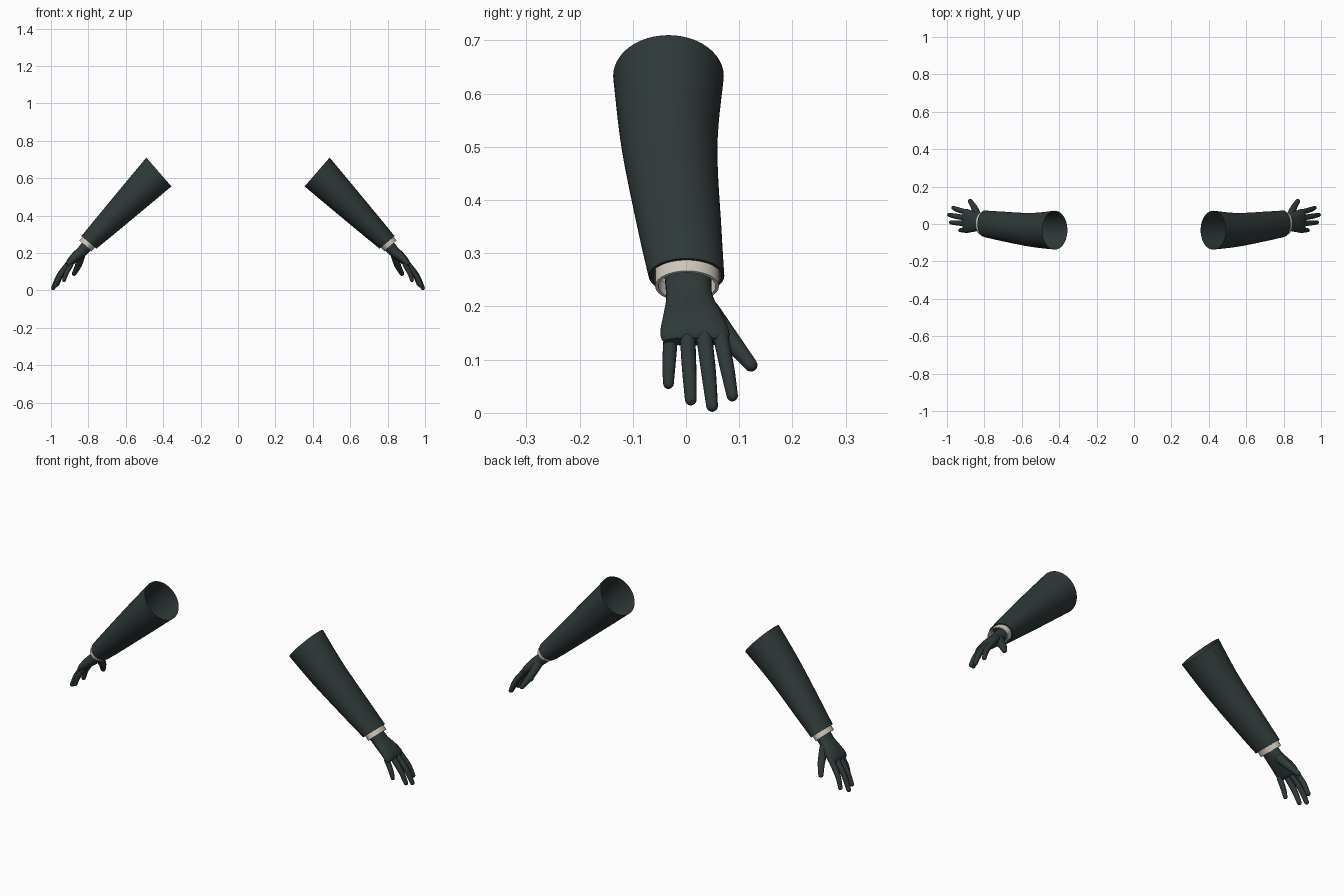
import bpy
import bmesh
import math
from mathutils import Vector

if "Cube" in bpy.data.objects:
    bpy.data.objects.remove(bpy.data.objects["Cube"])


def material(name, colour):
    m = bpy.data.materials.new(name)
    m.diffuse_color = (*colour, 1)
    m.use_nodes = True
    m.node_tree.nodes["Principled BSDF"].inputs["Base Color"].default_value = m.diffuse_color
    return m


DARK = material("dark green grey cloth", (0.028, 0.040, 0.040))
WHITE = material("off white cuff", (0.62, 0.58, 0.50))


def loft(name, rows, mat, sides=32, caps=(False, False), square=1.0):
    """Skin elliptical rings (centre, width, thickness, direction), mirrored in x."""
    bm = bmesh.new()
    rings = []
    for c, width, thick, d in rows:
        d = d.normalized()
        n = d.cross(Vector((0, 1, 0))).normalized()
        b = n.cross(d)
        ring = []
        for i in range(sides):
            a = 2 * math.pi * i / sides
            u, v = math.cos(a), math.sin(a)
            u = math.copysign(abs(u) ** square, u)
            v = math.copysign(abs(v) ** square, v)
            ring.append(bm.verts.new(c + b * width * u + n * thick * v))
        rings.append(ring)
    for r, s in zip(rings, rings[1:]):
        for i in range(sides):
            j = (i + 1) % sides
            bm.faces.new((r[i], r[j], s[j], s[i]))
    if caps[0]:
        bm.faces.new(rings[0][::-1])
    if caps[1]:
        bm.faces.new(rings[-1])
    bmesh.ops.recalc_face_normals(bm, faces=bm.faces)
    # open tubes: make the outermost faces point away from the axis
    f = bm.faces[0] if not caps[0] else None
    if f and f.normal.dot(f.calc_center_median() - rows[0][0]) < 0:
        bmesh.ops.reverse_faces(bm, faces=bm.faces)
    me = bpy.data.meshes.new(name)
    bm.to_mesh(me)
    bm.free()
    me.materials.append(mat)
    ob = bpy.data.objects.new(name, me)
    bpy.context.collection.objects.link(ob)
    bpy.ops.object.select_all(action='DESELECT')
    ob.select_set(True)
    bpy.context.view_layer.objects.active = ob
    bpy.ops.object.shade_smooth_by_angle(angle=math.radians(40))
    ob.modifiers.new("other_side", 'MIRROR').use_axis[0] = True
    return ob


def slope(deg):
    a = math.radians(deg)
    return Vector((math.cos(a), 0, -math.sin(a)))


def spline(keys, steps):
    """Catmull-Rom through tuples of numbers."""
    out = []
    last = len(keys) - 1
    for k in range(last):
        p = [keys[max(0, min(last, k + o))] for o in (-1, 0, 1, 2)]
        for s in range(steps + (k == last - 1)):
            t = s / steps
            out.append([0.5 * (2 * b + (c - a) * t + (2 * a - 5 * b + 4 * c - d) * t * t
                               + (3 * b - a - 3 * c + d) * t ** 3)
                        for a, b, c, d in zip(*p)])
    return out


def digit(name, keys):
    """Tapered finger with round ends; keys are x, y, z, radius."""
    pts = spline(keys, 5)
    pos = [Vector(p[:3]) for p in pts]
    n = len(pts)
    rows = []
    for i, p in enumerate(pts):
        d = pos[min(i + 1, n - 1)] - pos[max(i - 1, 0)]
        rows.append((pos[i], p[3], p[3], d))

    def dome(row, sign):
        c, r, _, d = row
        return [(c + d.normalized() * sign * r * math.sin(a), r * math.cos(a), r * math.cos(a), d)
                for a in (math.radians(x) for x in (22, 44, 64, 82))]
    rows = dome(rows[0], -1)[::-1] + rows + dome(rows[-1], 1)
    loft(name, rows, DARK, 16, (True, True))


# Sleeve: open at the shoulder, turned in at the wrist
sleeve = spline([(.423, -.033, .633, .104, .102, 41),
                 (.555, -.031, .500, .090, .085, 44),
                 (.714, -.011, .340, .078, .064, 48),
                 (.797, .001, .257, .071, .052, 50)], 6)
rows = [(Vector(r[:3]), r[3], r[4], slope(r[5])) for r in sleeve]
end, axis = rows[-1][0], slope(50)
rows += [(end, .066, .047, axis), (end - axis * .03, .063, .045, axis)]
loft("sleeve", rows, DARK, 48)

# Shirt cuff: short tube with a rim
axis = slope(49)
tip = Vector((.815, .002, .238))
loft("shirt_cuff", [(tip - axis * .055, .060, .044, axis), (tip, .060, .044, axis),
                    (tip, .054, .039, axis), (tip - axis * .03, .053, .038, axis)], WHITE, 40)

# Palm and wrist
palm = spline([(.785, .004, .262, .045, .032),
               (.815, .005, .230, .043, .031),
               (.835, .008, .208, .046, .029),
               (.865, .013, .182, .056, .027),
               (.893, .016, .156, .064, .022),
               (.905, .017, .142, .064, .018),
               (.911, .017, .134, .058, .011)], 4)
loft("palm", [(Vector(r[:3]), r[3], r[4], slope(46)) for r in palm], DARK, 32, (True, True), 0.85)

# Fingers and thumb
digit("index_finger", [(.898, .064, .148, .0145), (.944, .077, .086, .0135), (.966, .087, .032, .0105)])
digit("middle_finger", [(.905, .034, .145, .0150), (.956, .042, .080, .0140), (.988, .049, .013, .0110)])
digit("ring_finger", [(.905, .003, .143, .0145), (.950, .006, .082, .0135), (.978, .009, .025, .0110)])
digit("little_finger", [(.893, -.029, .138, .0135), (.918, -.032, .092, .0125), (.930, -.033, .055, .0100)])
digit("thumb", [(.838, .040, .192, .0230), (.852, .083, .138, .0180), (.876, .122, .090, .0125)])
